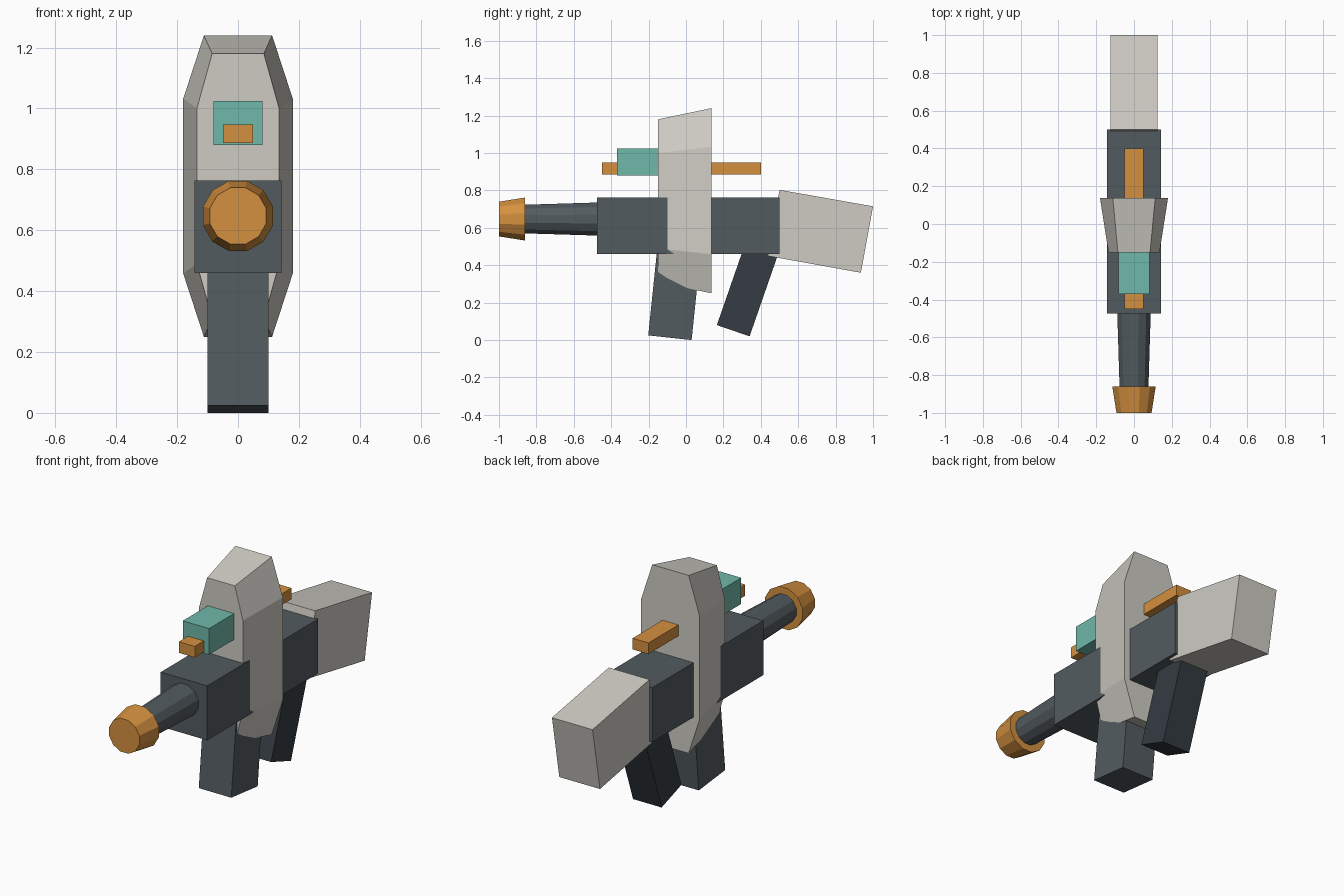
import bpy, bmesh, math

if "Cube" in bpy.data.objects:
    bpy.data.objects.remove(bpy.data.objects["Cube"])


def material(name, rgb):
    m = bpy.data.materials.new(name)
    m.diffuse_color = (*rgb, 1)
    m.use_nodes = True
    m.node_tree.nodes["Principled BSDF"].inputs["Base Color"].default_value = m.diffuse_color
    return m


SLATE = material("slate", (0.085, 0.105, 0.115))
DARK = material("dark_slate", (0.035, 0.045, 0.055))
PALE = material("pale_shell", (0.62, 0.60, 0.55))
ORANGE = material("orange", (0.66, 0.28, 0.05))
TEAL = material("teal", (0.16, 0.48, 0.40))


def loft(name, loops, mat):
    """Closed solid skinned through loops with equal point counts."""
    bm = bmesh.new()
    rings = [[bm.verts.new(p) for p in loop] for loop in loops]
    n = len(rings[0])
    for a, b in zip(rings, rings[1:]):
        for i in range(n):
            j = (i + 1) % n
            bm.faces.new((a[i], a[j], b[j], b[i]))
    bm.faces.new(rings[0])
    bm.faces.new(rings[-1])
    bmesh.ops.recalc_face_normals(bm, faces=bm.faces)
    me = bpy.data.meshes.new(name)
    bm.to_mesh(me)
    bm.free()
    me.materials.append(mat)
    ob = bpy.data.objects.new(name, me)
    bpy.context.collection.objects.link(ob)
    return ob


def slab(name, half_width, profile, mat):
    """Side profile of (y, z) points given thickness across x."""
    return loft(name, [[(x, y, z) for y, z in profile]
                       for x in (-half_width, half_width)], mat)


def box(name, half_width, y0, y1, z0, z1, mat):
    return slab(name, half_width, [(y0, z0), (y1, z0), (y1, z1), (y0, z1)], mat)


def tube(name, sections, mat, sides=12, z=0.647):
    """Faceted solid along y from (y, radius) sections."""
    angles = [2 * math.pi * (i + 0.5) / sides for i in range(sides)]
    return loft(name, [[(r * math.cos(a), y, z + r * math.sin(a)) for a in angles]
                       for y, r in sections], mat)


def octagon(y, top_half, mid_half, top, shoulder, z=0.745):
    """Tall eight-sided outline, heights measured from its centre."""
    right = [(top_half, -top), (mid_half, -shoulder), (mid_half, shoulder), (top_half, top)]
    left = [(-x, h) for x, h in reversed(right)]
    return [(x, y, z + h) for x, h in right + left]


# Receiver and the bevelled shell around it
box("receiver", 0.143, -0.475, 0.50, 0.46, 0.763, SLATE)
loft("shell", [octagon(-0.15, 0.085, 0.135, 0.435, 0.255),
               octagon(0.137, 0.112, 0.18, 0.495, 0.287)], PALE)

# Barrel and flared muzzle
tube("barrel", [(-0.90, 0.078), (-0.46, 0.092)], SLATE)
tube("muzzle", [(-1.0, 0.096), (-0.86, 0.119)], ORANGE)

# Magazine, rear grip and shoulder stock, each a tilted block
slab("magazine", 0.10, [(-0.202, 0.025), (0.030, 0.0), (0.083, 0.51), (-0.149, 0.535)], SLATE)
slab("rear_grip", 0.088, [(0.165, 0.08), (0.340, 0.02), (0.488, 0.446), (0.313, 0.506)], DARK)
slab("stock", 0.125, [(0.436, 0.45), (0.935, 0.36), (1.0, 0.715), (0.50, 0.803)], PALE)

# Sight housing with a rail passing through it and the shell
box("sight", 0.081, -0.37, -0.10, 0.88, 1.025, TEAL)
box("sight_rail", 0.049, -0.45, 0.40, 0.886, 0.948, ORANGE)
